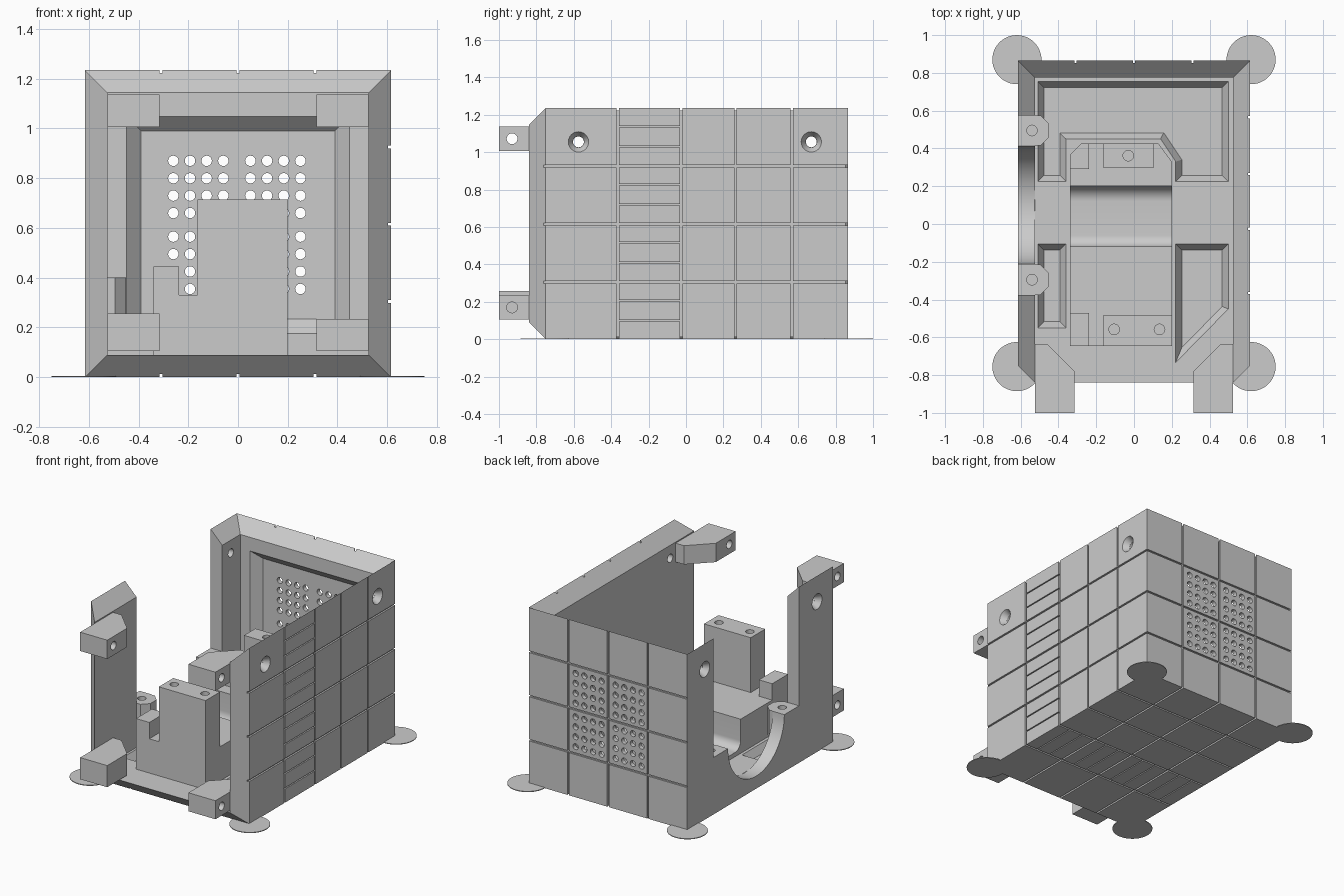
import bpy, bmesh, math
from mathutils import Vector

if "Cube" in bpy.data.objects:
    bpy.data.objects.remove(bpy.data.objects["Cube"])

grey = bpy.data.materials.new("plain_grey")
grey.use_nodes = True
grey.diffuse_color = (0.6, 0.6, 0.6, 1)
grey.node_tree.nodes["Principled BSDF"].inputs["Base Color"].default_value = (0.6, 0.6, 0.6, 1)

W, BACK, FRONT, H, T = 0.615, 0.865, -0.75, 1.235, 0.09   # outer size and wall thickness
IW, IBACK, IFRONT, IH = W - T, BACK - T, FRONT - T, H - T


def rect(u0, u1, v0, v1):
    return [(u0, v0), (u1, v0), (u1, v1), (u0, v1)]


def circle(u, v, r, n=24):
    return [(u + r * math.cos(2 * math.pi * i / n), v + r * math.sin(2 * math.pi * i / n)) for i in range(n)]


def inset(pts, d):
    """Shrink a counter-clockwise outline evenly by d."""
    out = []
    for i, p in enumerate(pts):
        a, b, c = Vector(pts[i - 1]), Vector(p), Vector(pts[(i + 1) % len(pts)])
        e, f = (b - a).normalized(), (c - b).normalized()
        n1, n2 = Vector((-e.y, e.x)), Vector((-f.y, f.x))
        out.append(tuple(b + (n1 + n2) * d / (1 + n1.dot(n2))))
    return out


def solid(axis, a, b, pts, pts2=None):
    """Describe a loft along an axis from outline pts at a to pts2 at b."""
    return axis, a, b, pts, pts2 or pts


def make(name, *solids):
    bm = bmesh.new()
    for axis, a, b, p1, p2 in solids:
        place = {"x": lambda u, v, w: (w, u, v), "y": lambda u, v, w: (u, w, v),
                 "z": lambda u, v, w: (u, v, w)}[axis]
        lo = [bm.verts.new(place(u, v, a)) for u, v in p1]
        hi = [bm.verts.new(place(u, v, b)) for u, v in p2]
        bm.faces.new(lo)
        bm.faces.new(hi)
        for i in range(len(lo)):
            j = (i + 1) % len(lo)
            bm.faces.new((lo[i], lo[j], hi[j], hi[i]))
    bmesh.ops.recalc_face_normals(bm, faces=bm.faces)
    me = bpy.data.meshes.new(name)
    bm.to_mesh(me)
    bm.free()
    me.materials.append(grey)
    ob = bpy.data.objects.new(name, me)
    bpy.context.scene.collection.objects.link(ob)
    return ob


def cut(ob, *solids):
    cutter = make("cutter", *solids)
    cutter.hide_render = True
    mod = ob.modifiers.new("cut", "BOOLEAN")
    mod.operation, mod.solver, mod.object = "DIFFERENCE", "EXACT", cutter
    deps = bpy.context.evaluated_depsgraph_get()
    deps.update()
    me = bpy.data.meshes.new_from_object(ob.evaluated_get(deps))
    ob.modifiers.clear()
    ob.data = me
    bpy.data.objects.remove(cutter)


def smooth(ob):
    bpy.ops.object.select_all(action="DESELECT")
    ob.select_set(True)
    bpy.context.view_layer.objects.active = ob
    bpy.ops.object.shade_smooth_by_angle(angle=math.radians(30))


# Mitred walls
side_out, side_in = rect(FRONT, BACK, 0, H), rect(IFRONT, IBACK, T, IH)
right_side_wall = make("plus_x_wall", solid("x", W, IW, side_out, side_in))
open_wall = make("open_side_wall", solid("x", -W, -IW, side_out, side_in))
back_wall = make("back_wall", solid("y", BACK, IBACK, rect(-W, W, 0, H), rect(-IW, IW, T, IH)))
floor = make("floor", solid("z", 0, T, rect(-W, W, FRONT, BACK), rect(-IW, IW, IFRONT, IBACK)))

# Panel grooves and louvre lines
G, D = 0.006, 0.012
y_lines, z_lines, x_lines = (-0.365, -0.025, 0.265, 0.565), (0.305, 0.615, 0.925), (-0.31, 0, 0.31)


def grooves(ob, axis, level, u_lines, v_lines, louvres):
    a, b = level - D, level + D
    cut(ob, *[solid(axis, a, b, rect(u - G, u + G, -2, 2)) for u in u_lines])
    cut(ob, *[solid(axis, a, b, rect(-2, 2, v - G, v + G)) for v in v_lines])
    if louvres:
        cut(ob, *[solid(axis, a, b, r) for r in louvres])


L = 0.004
z_louvres = [k * 0.31 + o for k in range(4) for o in (0.1, 0.205)]
grooves(right_side_wall, "x", W, y_lines, z_lines,
        [rect(y_lines[0], y_lines[1], z - L, z + L) for z in z_louvres])
grooves(floor, "z", 0, x_lines, y_lines,
        [rect(z - W - L, z - W + L, y_lines[0], y_lines[1]) for z in z_louvres])
grooves(back_wall, "y", BACK, x_lines, z_lines, [])

# Countersunk screw holes in both side walls
for wall, s in ((right_side_wall, 1), (open_wall, -1)):
    for y in (-0.575, 0.67):
        cut(wall, solid("x", s * (W + 0.001), s * (W - 0.04), circle(y, 1.055, 0.055), circle(y, 1.055, 0.03)))
        cut(wall, solid("x", s * 0.4, s * 0.7, circle(y, 1.055, 0.029)))

# Back wall: bevelled recess and vent holes
recess = rect(-0.45, 0.45, 0.175, 1.05)
cut(back_wall, solid("y", IBACK - 0.001, IBACK + 0.06, recess, inset(recess, 0.06)))
vents = [(x + k * 0.067, z + j * 0.07) for x in (-0.26, 0.05) for z in (0.355, 0.66)
         for k in range(4) for j in range(4)]
cut(back_wall, *[solid("y", 0.7, 1, circle(x, z, 0.021, 16)) for x, z in vents])

# Floor pockets with sloped edges
pockets = [
    [(-0.51, 0.755), (-0.51, 0.225), (-0.36, 0.225), (-0.36, 0.45), (0.14, 0.45),
     (0.22, 0.33), (0.22, 0.225), (0.5, 0.225), (0.5, 0.755)],
    [(0.22, -0.105), (0.22, -0.735), (0.5, -0.45), (0.5, -0.105)],
    rect(-0.51, -0.36, -0.55, -0.105)]
for p in pockets:
    cut(floor, solid("z", T + 0.001, T - 0.05, p, inset(p, 0.033)))

# Open side: wide window over a half-round notch
cut(open_wall, solid("x", -0.7, -0.4, rect(-0.375, 0.575, 0.4, 1.5)))
cut(open_wall, solid("x", -0.7, -0.4, circle(0.1, 0.4, 0.312, 64)))

# Window ledge lugs
for name, y0, y1 in (("front_lug", -0.375, -0.215), ("rear_lug", 0.415, 0.575)):
    c = 0.045
    lug = make(name, solid("z", 0.2, 0.4, [(-IW, y0), (-0.45 - c, y0), (-0.45, y0 + c),
                                           (-0.45, y1 - c), (-0.45 - c, y1), (-IW, y1)]))
    bore = solid("z", 0.25, 0.5, circle(-0.54, (y0 + y1) / 2, 0.028))
    cut(lug, bore)
    cut(open_wall, bore)
    smooth(lug)

# Front corner arms with cross bores
for s, side in ((1, "plus_x"), (-1, "minus_x")):
    outline = [(s * x, y) for x, y in ((IW, -1), (0.315, -1), (0.315, -0.78), (0.46, -0.635), (IW, -0.635))]
    low_top = 0.235 if s > 0 else 0.257
    for z0, z1, level, hole_z in ((0.105, low_top, "lower", 0.17), (1.005, 1.137, "upper", 1.072)):
        arm = make(f"{level}_{side}_arm", solid("z", z0, z1, outline))
        end = 0.38 if (s < 0 and level == "lower") else 0.2
        cut(arm, solid("x", s * 0.6, s * end, circle(-0.93, hole_z, 0.029)))
        smooth(arm)

# Inner cradle: long base with a round-cornered trough across it
cradle = make("cradle_base", solid("z", T - 0.01, 0.33, [
    (-0.34, -0.645), (0.2, -0.645), (0.2, 0.33), (0.13, 0.425), (-0.28, 0.425), (-0.34, 0.365)]))


def arc(y, z, r, start):
    return [(y + r * math.cos(t), z + r * math.sin(t))
            for t in (math.radians(start + i * 9) for i in range(11))]


trough = ([(-0.12, 0.5)] + arc(-0.06, 0.18, 0.06, 180) + arc(0.12, 0.2, 0.08, 270) + [(0.2, 0.5)])
cut(cradle, solid("x", -0.5, 0.5, trough))
smooth(cradle)

# Posts on the cradle
front_post = make("front_post", solid("z", 0.33, 0.715, rect(-0.163, 0.2, -0.645, -0.485)))
cut(front_post, *[solid("z", 0.55, 0.8, circle(x, -0.558, 0.028)) for x in (-0.105, 0.135)])
rear_post = make("rear_post", solid("z", 0.33, 0.715, rect(-0.163, 0.105, 0.3, 0.425)))
cut(rear_post, solid("z", 0.55, 0.8, circle(-0.03, 0.362, 0.028)))
make("front_stop", solid("z", 0.33, 0.445, rect(-0.34, -0.237, -0.645, -0.47)))
make("rear_stop", solid("z", 0.33, 0.445, [
    (-0.34, 0.29), (-0.237, 0.29), (-0.237, 0.425), (-0.28, 0.425), (-0.34, 0.365)]))

# Thin discs under the corners
for x in (-0.62, 0.62):
    for y in (-0.755, 0.87):
        make("corner_disc", solid("z", 0, 0.005, circle(x, y, 0.13, 48)))

for ob in (right_side_wall, open_wall, back_wall, front_post, rear_post):
    smooth(ob)
